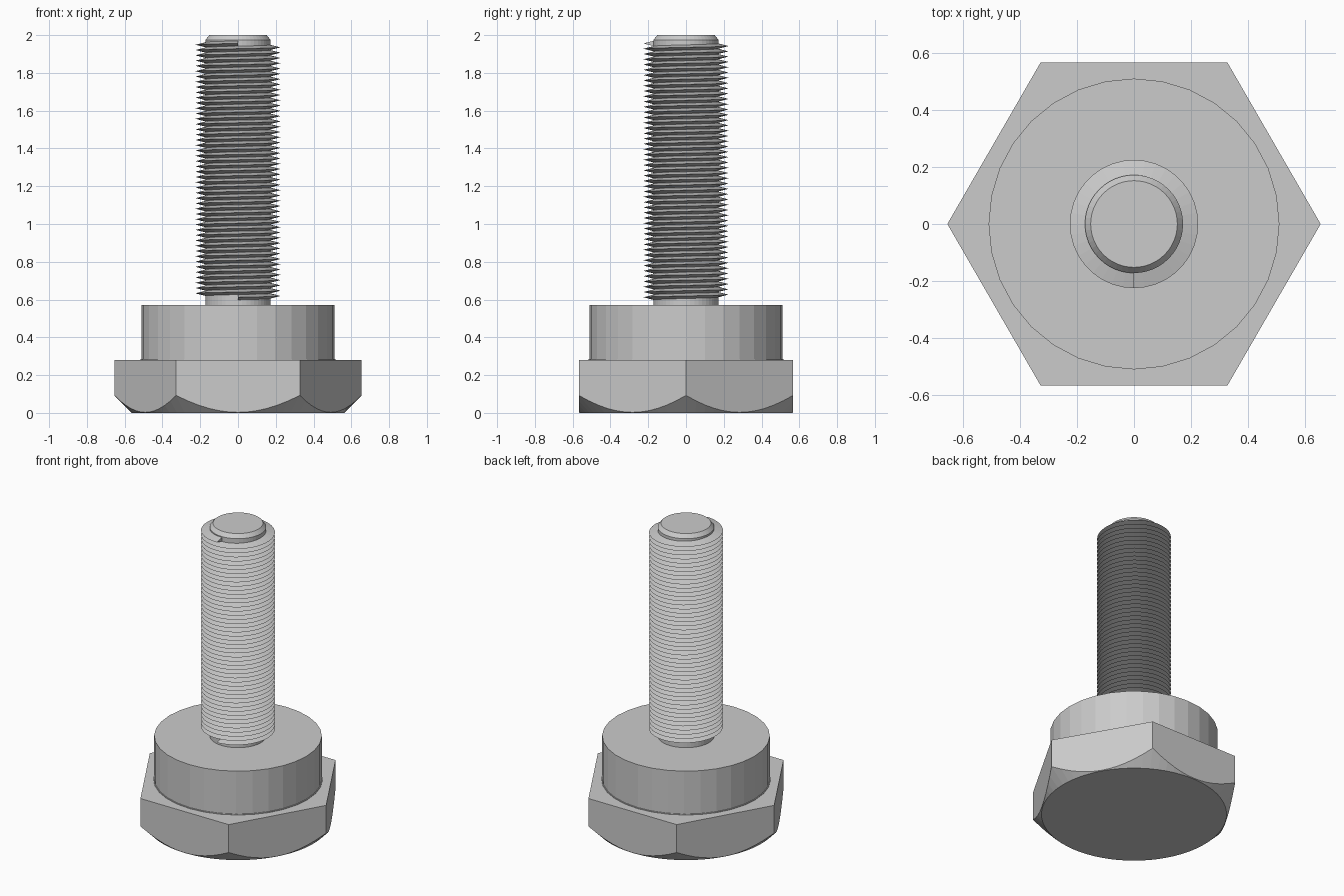
import bpy, bmesh, math
from math import cos, sin, pi

if "Cube" in bpy.data.objects:
    bpy.data.objects.remove(bpy.data.objects["Cube"], do_unlink=True)

steel = bpy.data.materials.new("grey steel")
steel.use_nodes = True
GREY = (0.6, 0.6, 0.6, 1)
steel.diffuse_color = GREY
steel.node_tree.nodes["Principled BSDF"].inputs["Base Color"].default_value = GREY


def loft(name, rings, closed=True):
    """Skin equal-length rings of points and cap both ends."""
    bm = bmesh.new()
    loops = [[bm.verts.new(p) for p in ring] for ring in rings]
    n = len(loops[0])
    for a, b in zip(loops, loops[1:]):
        for i in range(n):
            j = (i + 1) % n
            bm.faces.new((a[i], a[j], b[j], b[i]))
    bm.faces.new(loops[0][::-1])
    bm.faces.new(loops[-1])
    bmesh.ops.recalc_face_normals(bm, faces=bm.faces)
    mesh = bpy.data.meshes.new(name)
    bm.to_mesh(mesh)
    bm.free()
    mesh.materials.append(steel)
    obj = bpy.data.objects.new(name, mesh)
    bpy.context.collection.objects.link(obj)
    return obj


def turned(name, profile, sides):
    """Lathe a list of (radius, height) pairs."""
    return loft(name, [[(r * cos(2 * pi * i / sides), r * sin(2 * pi * i / sides), z)
                        for i in range(sides)] for r, z in profile])


# Hexagonal head: the lower corners are trimmed by a cone
FLAT, CORNER, HEAD_TOP, TRIM = 0.567, 0.655, 0.28, 0.09
STEPS = 72
base, lower, upper = [], [], []
for i in range(STEPS):
    a = 2 * pi * i / STEPS
    r = FLAT / cos(a % (pi / 3) - pi / 6)
    z = 0.003 + TRIM * (r - FLAT) / (CORNER - FLAT)
    base.append((0.563 * cos(a), 0.563 * sin(a), 0))
    lower.append((r * cos(a), r * sin(a), z))
    upper.append((r * cos(a), r * sin(a), HEAD_TOP))
loft("hex_head", [base, lower, upper])

# Round collar with a thin step at its foot
turned("collar", [(0.515, 0.27), (0.515, 0.285), (0.51, 0.285), (0.51, 0.572)], 32)

# Shank core with a chamfered tip
turned("shank_core", [(0.172, 0.56), (0.172, 1.975), (0.152, 2.0)], 48)

# Helical thread ridge
PITCH, TURNS, SEG = 0.028, 48, 36
ROOT, CREST, START = 0.17, 0.225, 0.612
section = [(ROOT, -PITCH / 2), (CREST, 0), (ROOT, PITCH / 2)]
coils = []
for k in range(TURNS * SEG + 1):
    a = 2 * pi * k / SEG - pi / 2
    z = START + PITCH * k / SEG
    coils.append([(r * cos(a), r * sin(a), z + dz) for r, dz in section])
loft("thread", coils)
